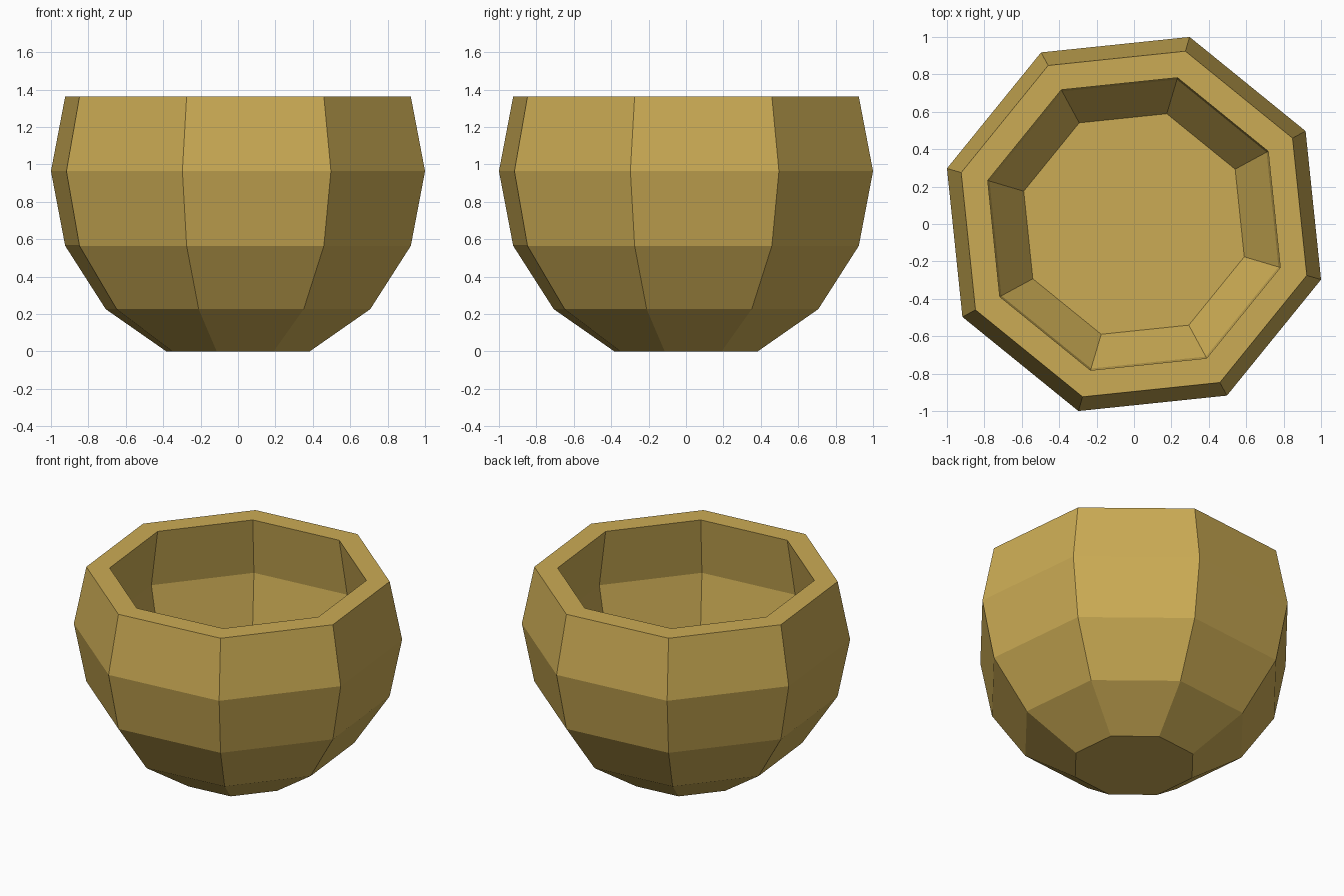
import bpy, bmesh, math

if "Cube" in bpy.data.objects:
    bpy.data.objects.remove(bpy.data.objects["Cube"])

SIDES = 8
PHASE = math.radians(28.44)          # slight twist of the octagon
R = 1 / math.cos(math.radians(16.56))  # gives a total width of 2
CENTRE = R * math.cos(math.radians(22.5))

mat = bpy.data.materials.new("ochre_clay")
mat.diffuse_color = (0.60, 0.41, 0.089, 1)
mat.use_nodes = True
mat.node_tree.nodes["Principled BSDF"].inputs["Base Color"].default_value = mat.diffuse_color


def ring_at(deg):
    """Radius and height of a sphere ring, measured from the bottom pole."""
    a = math.radians(deg)
    return R * math.sin(a), CENTRE - R * math.cos(a)


# Profile: outer base to rim, then down the inner wall to the floor
outer = [ring_at(d) for d in (22.5, 45, 67.5, 90, 112.5)]
rim_z = outer[-1][1]
inner = [(0.816, rim_z), (0.88, 0.965), (0.806, 0.61), (0.615, 0.335)]

bm = bmesh.new()
rings = []
for r, z in outer + inner:
    rings.append([bm.verts.new((r * math.cos(PHASE + i * math.tau / SIDES),
                                r * math.sin(PHASE + i * math.tau / SIDES), z))
                  for i in range(SIDES)])
for a, b in zip(rings, rings[1:]):
    for i in range(SIDES):
        j = (i + 1) % SIDES
        bm.faces.new((a[i], a[j], b[j], b[i]))

# Base and inner floor
bm.faces.new(rings[0][::-1])
bm.faces.new(rings[-1])
bmesh.ops.recalc_face_normals(bm, faces=bm.faces)

mesh = bpy.data.meshes.new("bowl")
bm.to_mesh(mesh)
bm.free()
mesh.materials.append(mat)
bowl = bpy.data.objects.new("bowl", mesh)
bpy.context.collection.objects.link(bowl)
